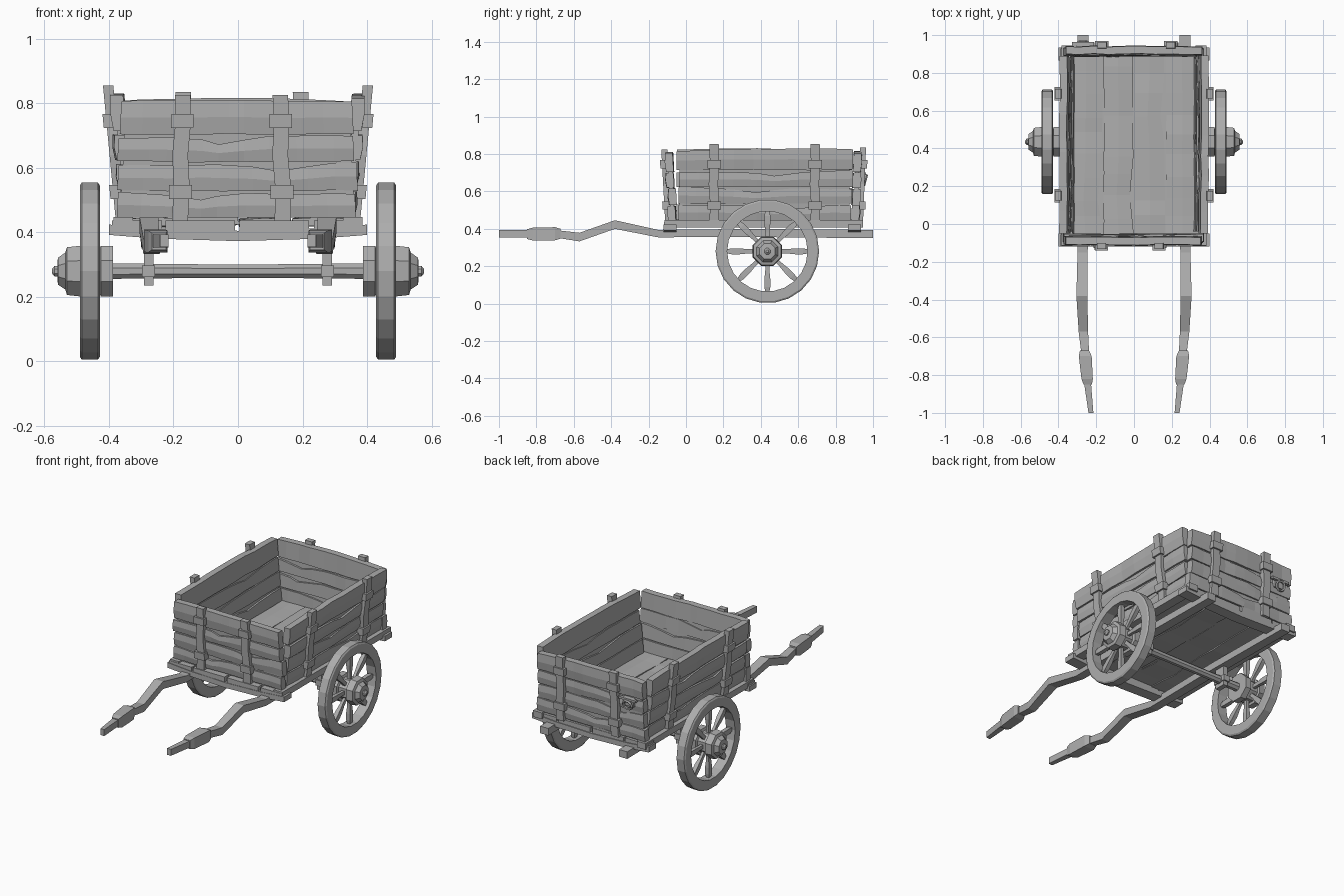
import bpy, bmesh, math, random
from mathutils import Vector

random.seed(4)
cube = bpy.data.objects.get("Cube")
if cube:
    bpy.data.objects.remove(cube)

GREY = (0.42, 0.42, 0.42, 1)
wood = bpy.data.materials.new("weathered_grey")
wood.use_nodes = True
wood.diffuse_color = GREY
bsdf = wood.node_tree.nodes["Principled BSDF"]
bsdf.inputs["Base Color"].default_value = GREY
bsdf.inputs["Roughness"].default_value = 0.8


def finish(name, bm):
    bmesh.ops.recalc_face_normals(bm, faces=bm.faces)
    mesh = bpy.data.meshes.new(name)
    bm.to_mesh(mesh)
    bm.free()
    mesh.materials.append(wood)
    obj = bpy.data.objects.new(name, mesh)
    bpy.context.collection.objects.link(obj)
    return obj


def loft(name, sections, closed=False):
    """Skin a row of equal cross-sections, capped unless closed into a ring."""
    bm = bmesh.new()
    rows = [[bm.verts.new(p) for p in s] for s in sections]
    pairs = list(zip(rows, rows[1:]))
    if closed:
        pairs.append((rows[-1], rows[0]))
    else:
        bm.faces.new(rows[0])
        bm.faces.new(rows[-1])
    for a, b in pairs:
        for i in range(len(a)):
            j = (i + 1) % len(a)
            bm.faces.new((a[i], a[j], b[j], b[i]))
    return finish(name, bm)


def block(name, place, u, v, w):
    """Box given by ranges in a panel's own frame."""
    return loft(name, [[place(a, v[0], w[0]), place(a, v[1], w[0]),
                        place(a, v[1], w[1]), place(a, v[0], w[1])] for a in u])


def ring(x, r, centre, sides, turn=0.0):
    return [(x, centre[0] + r * math.cos(turn + math.tau * i / sides),
             centre[1] + r * math.sin(turn + math.tau * i / sides)) for i in range(sides)]


# Frames: u along the panel, v up, w outwards
def lean(v):
    return (v - 0.45) / 0.37


def front(u, v, w):
    return (u * (1 - 0.05 * lean(v)), -0.07 - 0.02 * lean(v) - w, v)


def back(u, v, w):
    return (u * (1 - 0.03 * lean(v)), 0.905 + 0.015 * lean(v) + w, v)


def left(u, v, w):
    return (0.338 + 0.035 * lean(v) + w, u, v)


def right(u, v, w):
    x, y, z = left(u, v, w)
    return (-x, y, z)


def flat(u, v, w):
    return (v, u, 0.43 + w)


def plain(x, y, z):
    return (x, y, z)


def planks(name, place, u0, u1, seams, thick, bow=0.0):
    """Rough boards with jagged, split seams over a thin solid core."""
    block(name + "_core", place, (u0 + 0.01, u1 - 0.01),
          (seams[0] + 0.005, seams[-1] - 0.012), (-thick * 0.55, thick * 0.55))
    steps = 9
    for k in range(len(seams) - 1):
        low, high = seams[k], seams[k + 1]
        split = random.randint(2, steps - 2)
        tilt = random.uniform(-0.012, 0.012)
        shift = random.uniform(-0.003, 0.004)
        ends = (u0 + random.uniform(-0.008, 0.008), u1 + random.uniform(-0.008, 0.008))
        inner_top = k < len(seams) - 2
        rows = []
        for i in range(steps + 1):
            t = i / steps
            u = ends[0] + (ends[1] - ends[0]) * t
            if 0 < i < steps:
                u += random.uniform(-0.02, 0.02)
            gap = 0.002 + random.random() * 0.004
            if inner_top:
                gap += 0.022 if i == split else 0.008 if abs(i - split) == 1 else 0
            arch = bow * math.sin(math.pi * t)
            lo = low + (0.001 if k == 0 else 0.002 + random.random() * 0.005)
            hi = high - gap + (arch if not inner_top else 0) + (tilt * (t - 0.5))
            bulge = shift + random.uniform(-0.003, 0.003)
            a, b = bulge - thick, bulge + thick
            rows.append([place(u, lo, a), place(u, hi, a), place(u, hi, b),
                         place(u, (lo + hi) / 2, b + 0.005), place(u, lo, b)])
        loft(f"{name}_plank_{k + 1}", rows)


# Box sides and floor
WALL = [0.445, 0.525, 0.615, 0.70, 0.81]
planks("front_panel", front, -0.375, 0.372, WALL, 0.02, 0.004)
planks("back_panel", back, -0.365, 0.365, WALL, 0.02, 0.012)
SIDE = [0.445, 0.53, 0.62, 0.71, 0.825]
planks("left_panel", left, -0.045, 0.885, SIDE, 0.02, 0.008)
planks("right_panel", right, -0.045, 0.885, SIDE, 0.02, 0.008)
planks("floor", flat, -0.08, 0.92, [-0.345, -0.165, 0, 0.165, 0.345], 0.011)


# Upright posts held by two clamps each
def post(name, place, u, top):
    rows = []
    for v, slip in ((0.435, 0), (0.53, 0.004), (0.64, -0.004), (0.74, 0.003), (top, 0)):
        a, b = u + slip - 0.025, u + slip + 0.025
        rows.append([place(a, v, 0.01), place(b, v, 0.01), place(b, v, 0.042), place(a, v, 0.042)])
    loft(name + "_post", rows)
    for label, v in (("lower", 0.525), ("upper", 0.745)):
        block(f"{name}_{label}_clamp", place, (u - 0.036, u + 0.036),
              (v - 0.022, v + 0.022), (0.01, 0.052))


post("front_right", front, -0.18, 0.825)
post("front_left", front, 0.138, 0.825)
post("back_right", back, -0.175, 0.835)
post("back_left", back, 0.2, 0.835)
for side, frame in (("left", left), ("right", right)):
    post(side + "_fore", frame, 0.15, 0.855)
    post(side + "_rear", frame, 0.69, 0.855)

# Latch on the tail panel
block("latch_plate", back, (-0.31, -0.24), (0.65, 0.70), (0.015, 0.035))
block("latch_pin", back, (-0.335, -0.215), (0.688, 0.702), (0.03, 0.048))
bpy.ops.mesh.primitive_torus_add(major_segments=10, minor_segments=5, major_radius=0.028,
                                 minor_radius=0.008, location=(-0.27, 0.958, 0.66),
                                 rotation=(math.radians(75), 0, 0))
bpy.context.object.name = "latch_ring"
bpy.context.object.data.materials.append(wood)

# Cross beams below the floor, slightly sagging
for name, y in (("front_beam", -0.085), ("back_beam", 0.90)):
    rows = []
    for x in (-0.4, -0.25, 0, 0.25, 0.4):
        z = 0.373 + 0.12 * x * x
        rows.append([(x, y - 0.035, z), (x, y + 0.035, z),
                     (x, y + 0.035, z + 0.032), (x, y - 0.035, z + 0.032)])
    loft(name, rows)
    for i, (a, b) in enumerate(((-0.39, -0.235), (-0.225, -0.01), (0.005, 0.22), (0.235, 0.385))):
        block(f"{name}_cap_{i + 1}", plain, (a, b), (y - 0.032, y + 0.03), (0.402, 0.437))

# Paired parts: sill rails, shafts, axle hangers and wheels
HUB = (0.435, 0.28)
# y, x centre, z centre, half width, half height
SHAFT = [(1.0, 0.27, 0.372, 0.028, 0.022), (0.4, 0.27, 0.378, 0.03, 0.022),
         (-0.15, 0.272, 0.375, 0.027, 0.02), (-0.38, 0.276, 0.423, 0.029, 0.023),
         (-0.57, 0.268, 0.356, 0.025, 0.023), (-0.7, 0.257, 0.374, 0.02, 0.02),
         (-0.85, 0.245, 0.373, 0.018, 0.02), (-1.0, 0.228, 0.374, 0.013, 0.02)]
GRIP = [(-0.67, 0.262, 0.374, 0.024, 0.026), (-0.7, 0.258, 0.374, 0.034, 0.035),
        (-0.82, 0.248, 0.372, 0.03, 0.034), (-0.85, 0.245, 0.372, 0.022, 0.026)]
RIM = [(0.428, 0.215), (0.428, 0.268), (0.434, 0.277), (0.484, 0.277), (0.49, 0.268), (0.49, 0.215)]
HUB_PROFILE = [(0.388, 0.085), (0.425, 0.085), (0.43, 0.07), (0.485, 0.07), (0.488, 0.085),
               (0.53, 0.08), (0.535, 0.062), (0.558, 0.045), (0.56, 0.018), (0.568, 0.018),
               (0.576, 0.008)]

for side, s in (("left", 1), ("right", -1)):
    block(side + "_sill", plain, (s * 0.325, s * 0.385), (-0.115, 0.945), (0.408, 0.447))
    for part, path in (("shaft", SHAFT), ("grip", GRIP)):
        loft(f"{side}_{part}", [[(s * x - w, y, z - h), (s * x + w, y, z - h),
                                 (s * x + w, y, z + h), (s * x - w, y, z + h)]
                                for y, x, z, w, h in path])
    block(side + "_hanger", plain, (s * 0.262, s * 0.292), (0.4, 0.47), (0.235, 0.37))
    block(side + "_hanger_clamp", plain, (s * 0.257, s * 0.297), (0.392, 0.478), (0.262, 0.298))

    # Wheel: rim ring, hub and eight tapered spokes
    rim = []
    for i in range(22):
        a = math.tau * i / 22
        rim.append([(s * x, HUB[0] + r * math.cos(a), HUB[1] + r * math.sin(a)) for x, r in RIM])
    loft(side + "_wheel_rim", rim, closed=True)
    loft(side + "_wheel_hub", [ring(s * x, r, HUB, 8, math.pi / 8) for x, r in HUB_PROFILE])
    for i in range(8):
        a = math.tau * i / 8
        out = Vector((0, math.cos(a), math.sin(a)))
        across = Vector((0, -math.sin(a), math.cos(a)))
        rows = []
        for r, w in ((0.06, 0.011), (0.10, 0.011), (0.15, 0.016), (0.19, 0.016), (0.222, 0.01)):
            c = Vector((s * 0.459, *HUB)) + out * r
            d = Vector((0.8 * w, 0, 0))
            e = across * w
            rows.append([c - d - e, c + d - e, c + d + e, c - d + e])
        loft(f"{side}_spoke_{i + 1}", rows)

loft("axle", [ring(x, r, HUB, 8, math.pi / 8)
              for x, r in ((-0.4, 0.026), (-0.12, 0.023), (0.12, 0.023), (0.4, 0.026))])
